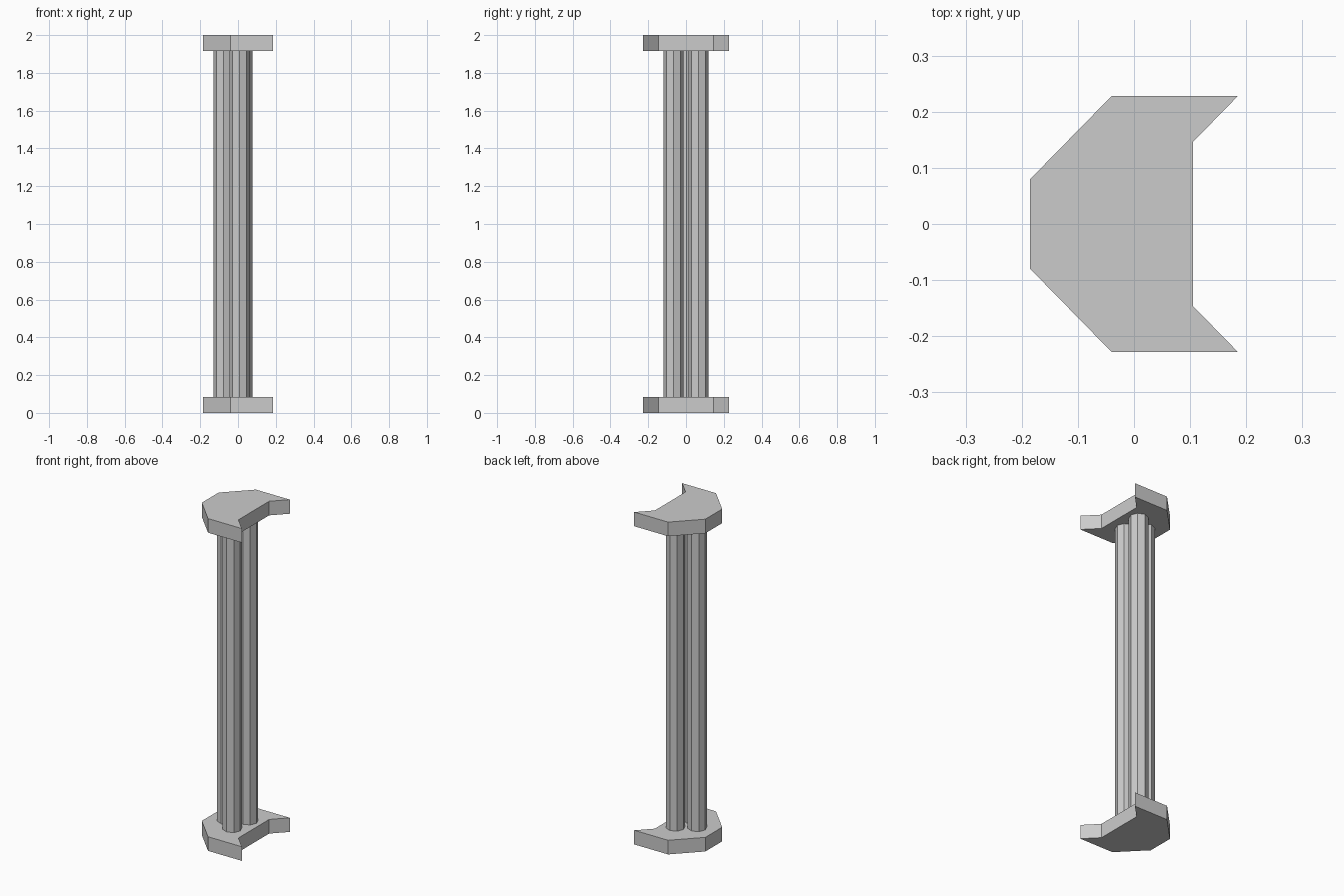
import bpy, bmesh

if "Cube" in bpy.data.objects:
    bpy.data.objects.remove(bpy.data.objects["Cube"])

CAP_H = 0.085
# Half outline of the notched plate, mirrored across y = 0
half = [(0.105, 0.146), (0.185, 0.228), (-0.04, 0.228), (-0.185, 0.08)]
outline = half + [(x, -y) for x, y in reversed(half)]


def plate(name, z):
    bm = bmesh.new()
    face = bm.faces.new([bm.verts.new((x, y, z)) for x, y in outline])
    ext = bmesh.ops.extrude_face_region(bm, geom=[face], use_keep_orig=True)
    verts = [v for v in ext["geom"] if isinstance(v, bmesh.types.BMVert)]
    bmesh.ops.translate(bm, verts=verts, vec=(0, 0, CAP_H))
    bmesh.ops.recalc_face_normals(bm, faces=bm.faces)
    mesh = bpy.data.meshes.new(name)
    bm.to_mesh(mesh)
    bm.free()
    obj = bpy.data.objects.new(name, mesh)
    bpy.context.collection.objects.link(obj)


# Base and capital plates
plate("base_plate", 0)
plate("top_plate", 2 - CAP_H)

# Cluster of three octagonal shafts
for i, (x, y) in enumerate([(-0.077, 0.003), (0.008, -0.066), (0.024, 0.066)]):
    bpy.ops.mesh.primitive_cylinder_add(
        vertices=8, radius=0.053, depth=2 - 2 * CAP_H, location=(x, y, 1))
    bpy.context.object.name = f"shaft_{i + 1}"
